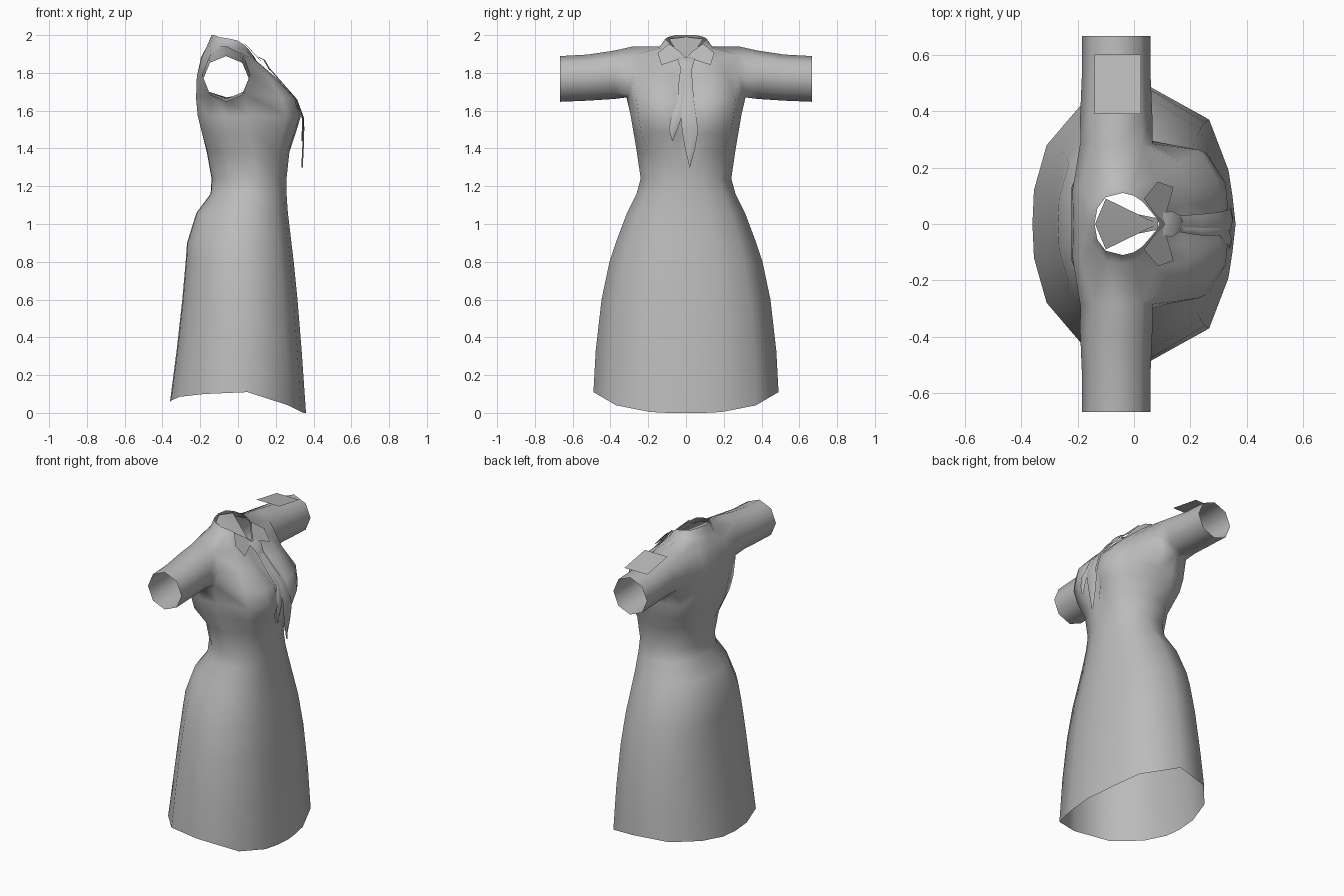
import bpy, bmesh, math

grey = bpy.data.materials.new("soft grey cloth")
grey.diffuse_color = (0.5, 0.5, 0.5, 1)


def make(name, verts, faces, mirror=False, smooth=True, recalc=False):
    me = bpy.data.meshes.new(name)
    me.from_pydata(verts, [], faces)
    me.materials.append(grey)
    if recalc:
        bm = bmesh.new()
        bm.from_mesh(me)
        bmesh.ops.recalc_face_normals(bm, faces=bm.faces)
        bm.to_mesh(me)
        bm.free()
    for p in me.polygons:
        p.use_smooth = smooth
    ob = bpy.data.objects.new(name, me)
    bpy.context.collection.objects.link(ob)
    if mirror:
        m = ob.modifiers.new("mirror", 'MIRROR')
        m.use_axis = (False, True, False)
        m.merge_threshold = 0.0005
    return ob


# Half outlines from front centre to back centre: (depth -1..1, width 0..1)
SKIRT = [(1, 0), (.97, .2), (.93, .39), (.74, .755), (.14, 1),
         (-.5, .88), (-.86, .57), (-.985, .245), (-1, 0)]
BUST = [(.86, 0), (1, .2), (.97, .5), (.72, .86), (-.02, 1),
        (-.4, 1), (-.78, .93), (-1, .42), (-1, 0)]


def ring(profile, z, back, front, width):
    return [(back + (u + 1) / 2 * (front - back), v * width, z) for u, v in profile]


# Skirt hem dips at the front and back
hem_z = [0, 0, .005, .04, .11, .10, .085, .065, .06]
rows = [[(x, y, h) for (x, y, _), h in zip(ring(SKIRT, 0, -.36, .36, .49), hem_z)]]
for z, b, f, w in [(.33, -.325, .337, .478), (.6, -.295, .315, .447), (.8, -.277, .295, .405),
                   (.9, -.27, .283, .372), (1.06, -.22, .264, .312), (1.16, -.145, .257, .262),
                   (1.24, -.14, .257, .24), (1.38, -.165, .272, .26)]:
    rows.append(ring(SKIRT, z, b, f, w))
for z, b, f, w in [(1.48, -.19, .305, .277), (1.57, -.213, .333, .292)]:
    rows.append(ring(BUST, z, b, f, w))
# Armpit level, chest level, shoulder level, neck base, collar rim
ARM = len(rows)
pit = ring(BUST, 1.665, -.222, .307, .305)
pit[4], pit[5], pit[6] = (.035, .30, 1.69), (-.06, .315, 1.67), (-.15, .30, 1.69)
rows.append(pit)
rows.append([(.165, 0, 1.78), (.18, .07, 1.78), (.195, .13, 1.78), (.165, .22, 1.78), (.065, .285, 1.79),
             (-.06, .3, 1.79), (-.19, .29, 1.79), (-.218, .12, 1.78), (-.215, 0, 1.78)])
rows.append([(.10, 0, 1.86), (.095, .04, 1.865), (.09, .08, 1.87), (.075, .16, 1.88), (.03, .28, 1.895),
             (-.06, .28, 1.94), (-.145, .28, 1.9), (-.19, .13, 1.885), (-.195, 0, 1.885)])
rows.append([(.095, 0, 1.87), (.09, .03, 1.88), (.075, .06, 1.9), (.045, .1, 1.92), (0, .13, 1.933),
             (-.05, .14, 1.938), (-.1, .13, 1.94), (-.15, .07, 1.94), (-.165, 0, 1.94)])
rows.append([(.09, 0, 1.88), (.08, .02, 1.89), (.06, .045, 1.92), (.03, .08, 1.95), (0, .1, 1.97),
             (-.04, .11, 1.98), (-.1, .095, 1.99), (-.13, .055, 2.0), (-.14, 0, 2.0)])

N = len(SKIRT)
verts = [v for r in rows for v in r]
faces = []
for r in range(len(rows) - 1):
    for c in range(N - 1):
        if r in (ARM, ARM + 1) and c in (4, 5):
            continue                      # armhole
        i = r * N + c
        faces.append((i, i + 1, i + N + 1, i + N))

# Sleeve: open tube bridged onto the armhole
loop = [(ARM + r) * N + c for r, c in
        [(0, 4), (0, 5), (0, 6), (1, 6), (2, 6), (2, 5), (2, 4), (1, 4)]]
for y, zc, rad in [(.38, 1.79, .128), (.52, 1.775, .122), (.667, 1.768, .121)]:
    new = []
    for k in range(8):
        a = -math.pi / 4 - k * math.pi / 4
        new.append(len(verts))
        verts.append((-.063 + rad * math.cos(a), y, zc + rad * math.sin(a)))
    for k in range(8):
        j = (k + 1) % 8
        faces.append((loop[k], loop[j], new[j], new[k]))
    loop = new
make("dress", verts, faces, mirror=True, recalc=True)

# Collar flaps folded over the chest
make("collar_flaps", [(.105, .005, 1.882), (.14, .13, 1.842), (.085, .15, 1.905), (.035, .09, 1.955),
                      (.075, .035, 1.915)],
     [(0, 1, 2, 3, 4)], mirror=True, smooth=False)

# Panel inside the neck opening
make("neck_panel", [(-.138, 0, 1.99), (-.1, .09, 1.98), (.01, .035, 1.89), (.085, .02, 1.87), (.085, 0, 1.87)],
     [(0, 4, 3, 2, 1)], mirror=True)


# Necktie: knot and two tapered tails, each section is (x, z, y left, y right)
def ribbon(name, sections):
    v = []
    for x, z, a, b in sections:
        v += [(x, a, z), (x + .008, (a + b) / 2, z), (x, b, z)]
    f = []
    for s in range(len(sections) - 1):
        for k in (0, 1):
            i = s * 3 + k
            f.append((i, i + 3, i + 4, i + 1))
    make(name, v, f)


ribbon("tie_knot", [(.10, 1.885, -.04, .04), (.135, 1.868, -.045, .045), (.165, 1.815, -.025, .03)])
ribbon("tie_long_tail", [(.165, 1.82, -.015, .03), (.235, 1.74, -.02, .035), (.305, 1.66, -.022, .042),
                         (.342, 1.56, -.025, .055), (.343, 1.5, -.022, .065), (.34, 1.4, -.005, .048),
                         (.335, 1.3, .019, .021)])
ribbon("tie_short_tail", [(.165, 1.82, -.03, -.01), (.235, 1.74, -.04, -.012), (.305, 1.66, -.042, -.01),
                          (.338, 1.56, -.08, -.025), (.338, 1.5, -.09, -.045), (.335, 1.44, -.073, -.071)])

# Flat badge on one sleeve
make("sleeve_patch", [(-.14, .39, 1.94), (.025, .39, 1.94), (.025, .6, 1.903), (-.14, .6, 1.903)],
     [(0, 1, 2, 3)], smooth=False)
